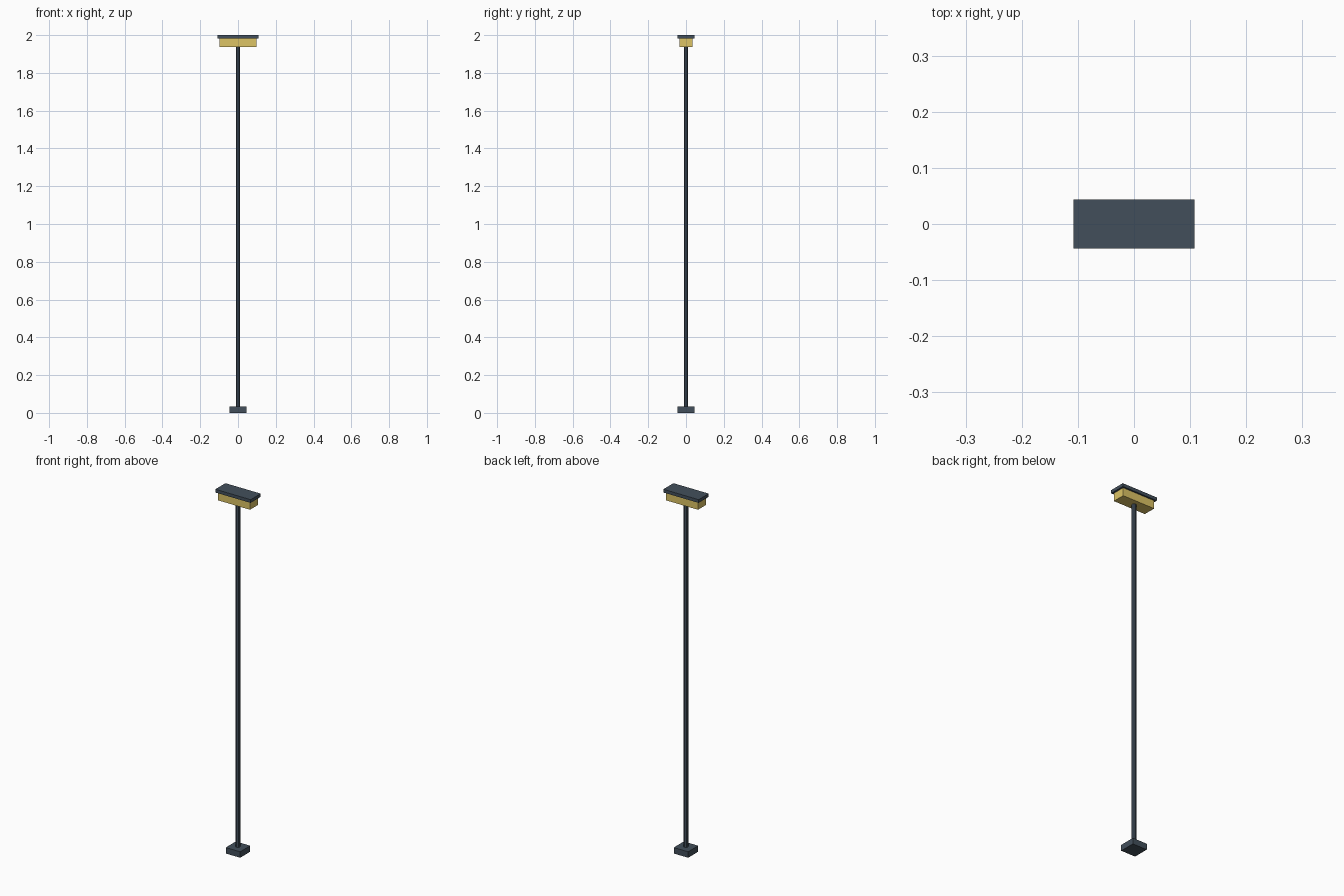
import bpy

if "Cube" in bpy.data.objects:
    bpy.data.objects.remove(bpy.data.objects["Cube"])

def material(name, rgb):
    m = bpy.data.materials.new(name)
    m.diffuse_color = (*rgb, 1)
    m.use_nodes = True
    m.node_tree.nodes["Principled BSDF"].inputs["Base Color"].default_value = m.diffuse_color
    return m

dark = material("dark_metal", (0.055, 0.078, 0.105))
glow = material("lamp_yellow", (0.72, 0.55, 0.13))

def box(name, half_x, half_y, z0, z1, mat):
    bpy.ops.mesh.primitive_cube_add(size=1, location=(0, 0, (z0 + z1) / 2))
    ob = bpy.context.object
    ob.name = name
    ob.scale = (2 * half_x, 2 * half_y, z1 - z0)
    bpy.ops.object.transform_apply(location=False, rotation=False, scale=True)
    ob.data.materials.append(mat)
    return ob

# Foot block on the ground
box("base", 0.044, 0.044, 0, 0.033, dark)

# Slender eight-sided pole
bpy.ops.mesh.primitive_cylinder_add(vertices=8, radius=0.0115, depth=1.907,
                                    location=(0, 0, 0.033 + 1.907 / 2))
pole = bpy.context.object
pole.name = "pole"
pole.data.materials.append(dark)

# Lamp body and its overhanging cap
box("lamp", 0.098, 0.035, 1.938, 1.982, glow)
box("cap", 0.108, 0.044, 1.982, 2.0, dark)
